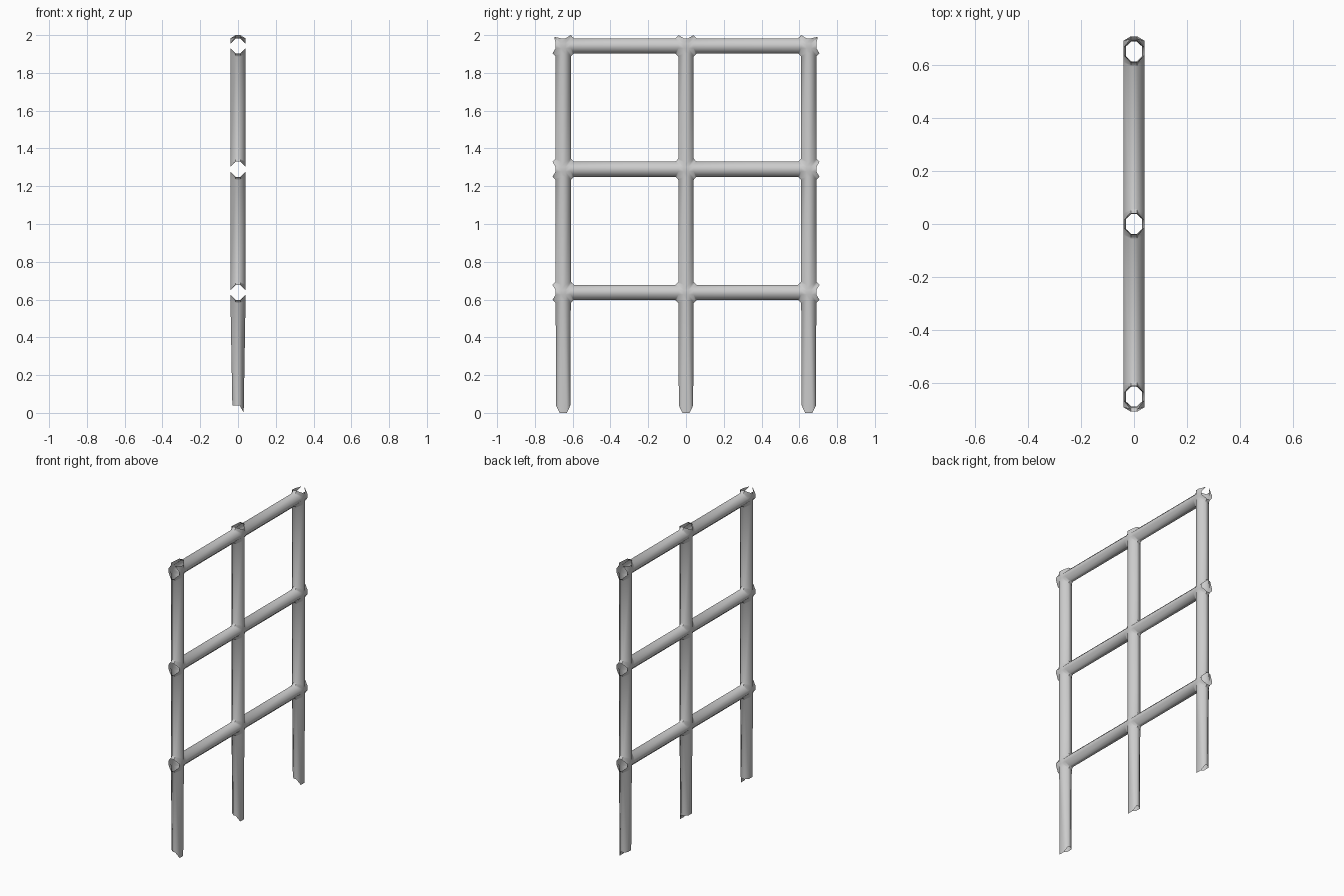
import bpy, bmesh, math
from mathutils import Vector

if "Cube" in bpy.data.objects:
    bpy.data.objects.remove(bpy.data.objects["Cube"])

YS = [-0.65, 0.0, 0.65]        # post positions
ZS = [0.638, 1.29, 1.943]      # rail heights
R, F = 0.04, 0.012             # tube half width, half width of its small flats
MITRE, LIP = 0.048, 0.057      # fillet corner and fillet end, from joint centre

# Eight-sided tube section: (x, sideways)
SECTION = [(R, F), (F, R), (-F, R), (-R, F), (-R, -F), (-F, -R), (F, -R), (R, -F)]
bm = bmesh.new()


def place(j, d, x, t, s):
    """Point s along arm d, t sideways, x across, measured from joint j."""
    c = Vector((0, YS[j[0]], ZS[j[1]]))
    along = Vector((0, d[0], d[1]))
    side = Vector((0, abs(d[1]), abs(d[0])))
    return c + along * s + side * t + Vector((x, 0, 0))


def loft(a, b):
    """Skin two rings, skipping collapsed edges."""
    va, vb = [bm.verts.new(p) for p in a], [bm.verts.new(p) for p in b]
    for i in range(8):
        k = (i + 1) % 8
        if (a[i] - b[i]).length < 1e-6 and (a[k] - b[k]).length < 1e-6:
            continue
        bm.faces.new((va[i], va[k], vb[k], vb[i]))


def exists(j):
    return 0 <= j[0] < 3 and 0 <= j[1] < 3


def mitre_ring(j, d):
    out = []
    for x, t in SECTION:
        m = MITRE if abs(t) == R else F
        out.append(place(j, d, x, math.copysign(m, t), m))
    return out


def lip_ring(j, d):
    return [place(j, d, x, t, LIP if abs(t) == R else R) for x, t in SECTION]


for a in range(3):
    for b in range(3):
        j = (a, b)
        # flat patch on both faces of each joint
        for x in (R, -R):
            bm.faces.new([bm.verts.new(place(j, (1, 0), x, t, s))
                          for t, s in ((F, F), (F, -F), (-F, -F), (-F, F))])
        for d in ((1, 0), (-1, 0), (0, 1), (0, -1)):
            n = (a + d[0], b + d[1])
            m, l = mitre_ring(j, d), lip_ring(j, d)
            if not exists(n) and d != (0, -1):
                # open stub: no lip on the outer corner of the frame
                for i, (x, t) in enumerate(SECTION):
                    s = 1 if t > 0 else -1
                    other = (a, b + s) if d[0] else (a + s, b)
                    if abs(t) == R and not exists(other) and other[1] >= 0:
                        l[i] = m[i]
            loft(m, l)
            # rails and posts between joints
            if exists(n) and sum(d) > 0:
                loft(l, lip_ring(n, (-d[0], -d[1])))
            # tapered leg with a slanted cut foot
            if d == (0, -1) and b == 0:
                foot = []
                for x, t in SECTION:
                    z = 0.04 if x < 0.02 else 0.0
                    fx = x * 0.75
                    ft = t * 1.6 if abs(t) == F else t * 0.95
                    foot.append(Vector((fx, YS[a] + ft, z)))
                loft(l, foot)

bmesh.ops.remove_doubles(bm, verts=bm.verts, dist=1e-4)
bmesh.ops.recalc_face_normals(bm, faces=bm.faces)
mesh = bpy.data.meshes.new("trellis_frame")
bm.to_mesh(mesh)
bm.free()
obj = bpy.data.objects.new("trellis_frame", mesh)
bpy.context.collection.objects.link(obj)
bpy.context.view_layer.objects.active = obj
obj.select_set(True)
bpy.ops.object.shade_smooth_by_angle(angle=math.radians(50))
